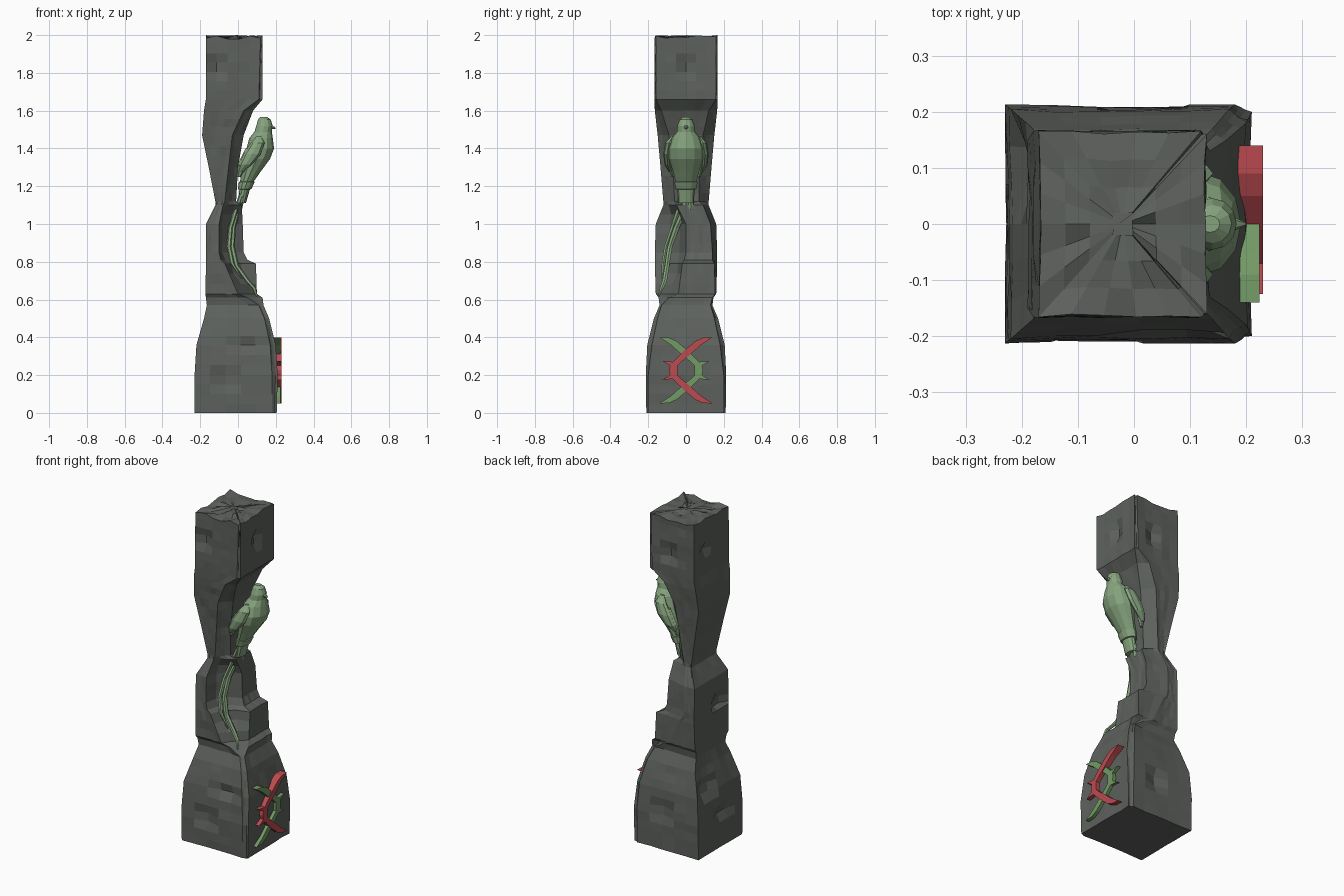
import bpy, bmesh, math, random
from mathutils import Vector

random.seed(4)


def material(name, r, g, b):
    m = bpy.data.materials.new(name)
    m.diffuse_color = (r, g, b, 1)
    return m


STONE = material("stone", 0.11, 0.12, 0.11)
JADE = material("jade", 0.24, 0.37, 0.21)
GREEN = material("green_paint", 0.17, 0.32, 0.13)
RED = material("red_paint", 0.50, 0.07, 0.08)


def finish(name, bm, mat):
    bmesh.ops.recalc_face_normals(bm, faces=bm.faces)
    me = bpy.data.meshes.new(name)
    bm.to_mesh(me)
    bm.free()
    me.materials.append(mat)
    ob = bpy.data.objects.new(name, me)
    bpy.context.collection.objects.link(ob)
    return ob


def loft(name, rings, mat):
    """Skin a stack of equal-length point rings and cap both ends."""
    bm = bmesh.new()
    vs = [[bm.verts.new(p) for p in ring] for ring in rings]
    n = len(vs[0])
    for a, b in zip(vs, vs[1:]):
        for i in range(n):
            j = (i + 1) % n
            bm.faces.new((a[i], a[j], b[j], b[i]))
    bm.faces.new(vs[0])
    bm.faces.new(vs[-1])
    return finish(name, bm, mat)


def tube(name, stations, mat, sides=10):
    """Loft of level ellipses given as x, y, z, x radius, y radius."""
    rings = []
    for x, y, z, rx, ry in stations:
        rings.append([(x + rx * math.cos(i * math.tau / sides),
                       y + ry * math.sin(i * math.tau / sides), z) for i in range(sides)])
    return loft(name, rings, mat)


# Pillar levels: z, back x, front x, half depth, chamfer x, front corner -y, front corner +y
LEVELS = [
    (0.00, -.23, .205, .21, .18, -.20, .20),
    (0.20, -.23, .21, .213, .18, -.20, .20),
    (0.36, -.22, .20, .205, .17, -.18, .18),
    (0.50, -.18, .165, .17, .14, -.15, .15),
    (0.57, -.165, .135, .14, .11, -.13, .13),
    (0.61, -.17, .13, .145, .05, -.09, .14),
    (0.63, -.172, .10, .16, .0, -.04, .155),
    (0.79, -.17, .095, .165, -.07, -.02, .15),
    (0.81, -.17, .05, .165, -.09, -.01, .14),
    (0.85, -.17, .03, .165, -.10, 0.0, .14),
    (1.00, -.17, .025, .16, -.10, 0.0, .13),
    (1.10, -.12, .02, .12, -.08, -.05, .09),
    (1.12, -.12, -.01, .12, -.07, -.06, .07),
    (1.30, -.155, .0, .135, -.05, -.07, .07),
    (1.47, -.19, .03, .15, -.03, -.09, .09),
    (1.60, -.18, .08, .165, .03, -.13, .12),
    (1.66, -.17, .13, .168, .11, -.16, .16),
    (2.00, -.17, .13, .166, .12, -.16, .16),
]
SIDES = (6, 5, 3, 6, 3, 5)
# Chipped hollows in the faces
DENTS = [(-.11, -.17, 1.82), (.13, .0, 1.83), (-.17, .05, 1.8), (0, .17, 1.78),
         (-.08, -.21, .19), (.04, .21, .22), (-.23, -.03, .2), (.06, -.2, .36),
         (-.21, .1, .38), (-.17, -.06, .85), (.12, -.17, 1.9)]


def pillar_ring(level):
    z, x0, x1, yb, xc, yn, yp = level
    corners = [(x0, yb), (x0, -yb), (xc, -yb), (x1, yn), (x1, yp), (xc, yb)]
    ring = []
    for k, count in enumerate(SIDES):
        a, b = Vector(corners[k]), Vector(corners[(k + 1) % 6])
        d = b - a
        inward = Vector((-d.y, d.x)).normalized()
        for i in range(count):
            p = a + d * (i / count)
            if i:
                p += inward * random.uniform(0, .006)
                if k == 2 and .7 < z < 1.08:      # hollow behind the tail
                    p += inward * .03
                for dx, dy, dz in DENTS:
                    if abs(p.x - dx) < .05 and abs(p.y - dy) < .05 and abs(z - dz) < .04:
                        p += inward * .025
            ring.append(Vector((p.x, p.y, z)))
    return ring


rings = []
for lo, hi in zip(LEVELS, LEVELS[1:]):
    steps = max(1, round((hi[0] - lo[0]) / .05))
    for s in range(steps):
        rings.append(pillar_ring([u + (v - u) * s / steps for u, v in zip(lo, hi)]))

# Rough broken top, made of shrinking rings
rim = pillar_ring(LEVELS[-1])
mid = Vector((-.02, 0, 2))
for scale in (1, .7, .4, .12):
    rings.append([mid + (p - mid) * scale - Vector((0, 0, random.uniform(0, .022))) for p in rim])
rings[-4][0].z = 2
loft("stone_pillar", rings, STONE)

# Bird body, from crown to tail sheath
tube("bird_body", [
    (.135, 0, 1.567, .018, .015), (.14, 0, 1.552, .034, .034), (.14, 0, 1.52, .043, .046),
    (.133, 0, 1.488, .046, .048), (.122, 0, 1.455, .062, .075), (.118, 0, 1.40, .073, .092),
    (.10, 0, 1.345, .07, .09), (.07, 0, 1.28, .052, .07), (.047, 0, 1.225, .036, .056),
    (.047, 0, 1.223, .042, .062), (.035, 0, 1.185, .036, .055), (.035, 0, 1.183, .028, .045),
    (.022, 0, 1.11, .02, .042)], JADE, 12)

# Beak
bm = bmesh.new()
bmesh.ops.create_cone(bm, cap_ends=True, segments=6, radius1=.02, radius2=.003, depth=.04)
beak = finish("beak", bm, JADE)
beak.location = (.18, 0, 1.512)
beak.rotation_euler = (0, math.radians(105), 0)

# Wings and their quills
for s, side in ((-1, "near"), (1, "far")):
    tube("wing_" + side, [
        (.11, s * .07, 1.465, .012, .008), (.105, s * .09, 1.43, .036, .02),
        (.075, s * .1, 1.37, .046, .02), (.04, s * .098, 1.315, .034, .016),
        (.01, s * .085, 1.275, .01, .007)], JADE, 8)
    tube("quill_" + side, [
        (.07, s * .085, 1.40, .03, .015), (.03, s * .085, 1.32, .03, .014),
        (.005, s * .07, 1.25, .01, .008)], JADE, 6)

# Long tail feathers sweeping down the hollow
tube("tail_feather_long", [
    (.025, .01, 1.16, .014, .022), (.0, -.005, 1.08, .013, .02), (-.025, -.05, .98, .013, .018),
    (-.03, -.085, .88, .013, .015), (-.008, -.1, .78, .014, .014), (.05, -.113, .70, .014, .014),
    (.085, -.128, .66, .012, .012), (.1, -.145, .615, .004, .004)], JADE, 6)
tube("tail_feather_inner", [
    (.02, -.025, 1.16, .013, .02), (-.01, -.035, 1.08, .012, .018), (-.04, -.07, .98, .012, .014),
    (-.048, -.105, .88, .012, .012), (-.03, -.12, .79, .012, .01), (.02, -.125, .71, .004, .004)],
    JADE, 6)
tube("tail_feather_short", [
    (.025, .03, 1.15, .012, .016), (.01, .025, 1.08, .012, .014), (.0, .005, 1.0, .004, .004)],
    JADE, 6)

# Pair of crossed crescents on the base; upper half profile mirrored about its middle
UPPER = [(-.09, .225), (-.085, .25), (-.125, .275), (-.07, .27), (-.01, .33), (.05, .38),
         (.09, .398), (.14, .40), (.08, .36), (.03, .315), (-.025, .27), (-.045, .25), (-.045, .225)]
LOWER = [(y, .45 - z) for y, z in UPPER[-2:0:-1]]
for name, flip, x0, x1, mat in (("red_crescent", 1, .178, .23, RED),
                                ("green_crescent", -1, .188, .224, GREEN)):
    bm = bmesh.new()
    face = bm.faces.new([bm.verts.new((x0, flip * y, z)) for y, z in UPPER + LOWER])
    out = bmesh.ops.extrude_face_region(bm, geom=[face])["geom"]
    bmesh.ops.translate(bm, verts=[v for v in out if isinstance(v, bmesh.types.BMVert)],
                        vec=(x1 - x0, 0, 0))
    if len(bm.faces) == len(UPPER + LOWER) + 1:
        bm.faces.new(sorted((v for v in bm.verts if v.co.x < x0 + 1e-5), key=lambda v: v.index))
    finish(name, bm, mat)
